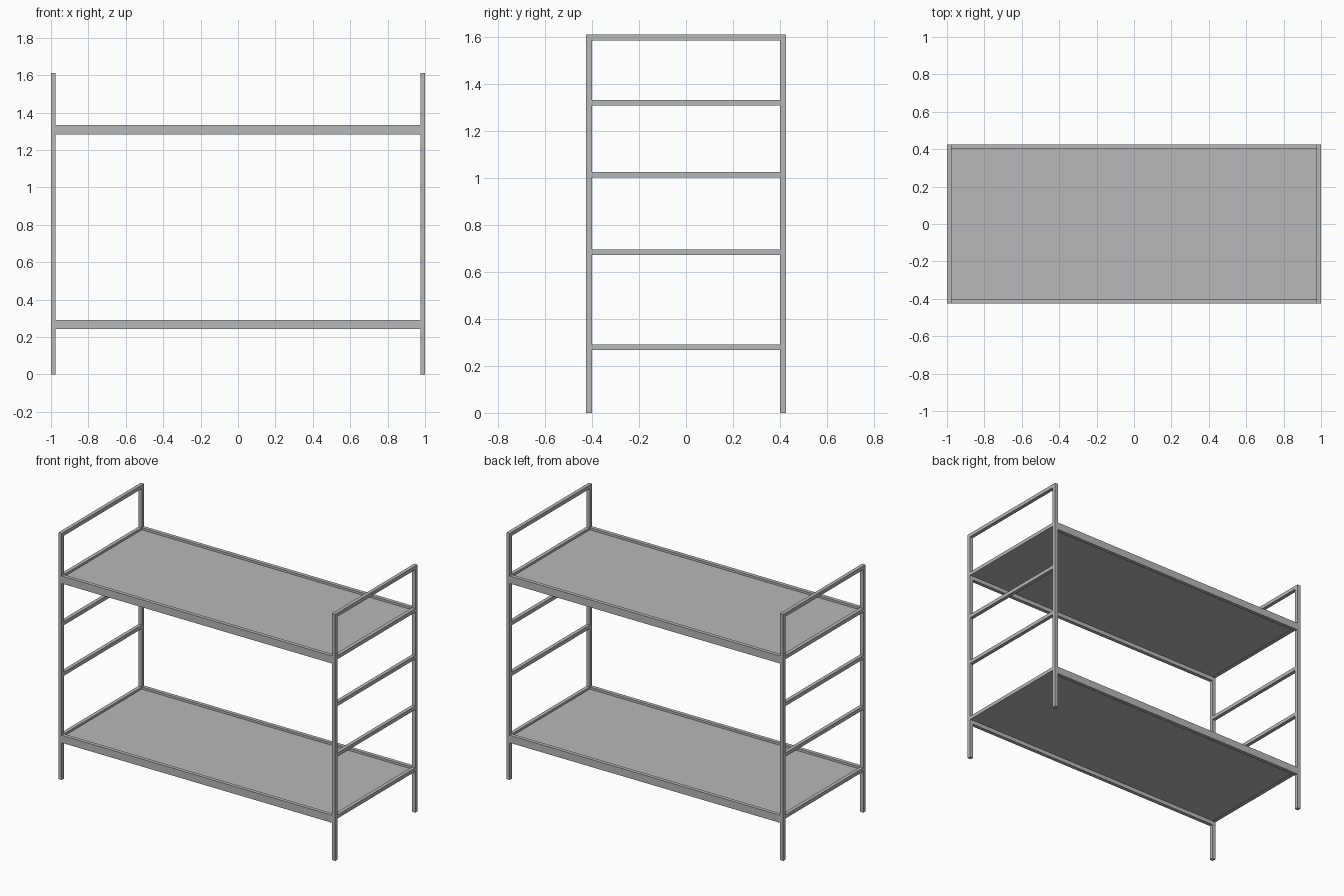
import bpy
import bmesh
from mathutils import Matrix, Vector

if "Cube" in bpy.data.objects:
    bpy.data.objects.remove(bpy.data.objects["Cube"], do_unlink=True)

# One grey metal finish
metal = bpy.data.materials.new("grey metal")
metal.use_nodes = True
GREY = (0.48, 0.48, 0.48, 1.0)
metal.diffuse_color = GREY
metal.node_tree.nodes["Principled BSDF"].inputs["Base Color"].default_value = GREY


def box(name, low, high):
    """Box between two opposite corners."""
    low, high = Vector(low), Vector(high)
    mesh = bpy.data.meshes.new(name)
    bm = bmesh.new()
    place = Matrix.Translation((low + high) / 2) @ Matrix.Diagonal((high - low).to_4d())
    place[3][3] = 1
    bmesh.ops.create_cube(bm, size=1, matrix=place)
    bm.to_mesh(mesh)
    bm.free()
    mesh.materials.append(metal)
    obj = bpy.data.objects.new(name, mesh)
    bpy.context.collection.objects.link(obj)
    return obj


X, Y, HEIGHT = 1.0, 0.425, 1.61
TUBE = 0.024
XI, YI = X - TUBE, Y - TUBE

# Corner posts and ladder rungs at both ends
for side, sx in (("left", 1), ("right", -1)):
    x0, x1 = sorted((sx * XI, sx * X))
    for end, y0, y1 in (("front", -Y, -YI), ("back", YI, Y)):
        box(f"{end}_{side}_post", (x0, y0, 0), (x1, y1, HEIGHT))
    for i, top in enumerate((0.292, 0.696, 1.026, 1.332, HEIGHT)):
        box(f"{side}_rung_{i + 1}", (x0, -YI, top - TUBE), (x1, YI, top))

# Two bunks: long side rails with a recessed base panel
for bunk, top in (("lower", 0.292), ("upper", 1.332)):
    for end, y0, y1 in (("front", -Y, -YI), ("back", YI, Y)):
        box(f"{bunk}_{end}_rail", (-XI, y0, top - 0.049), (XI, y1, top))
    box(f"{bunk}_base_panel", (-XI, -YI, top - 0.022), (XI, YI, top - 0.014))
